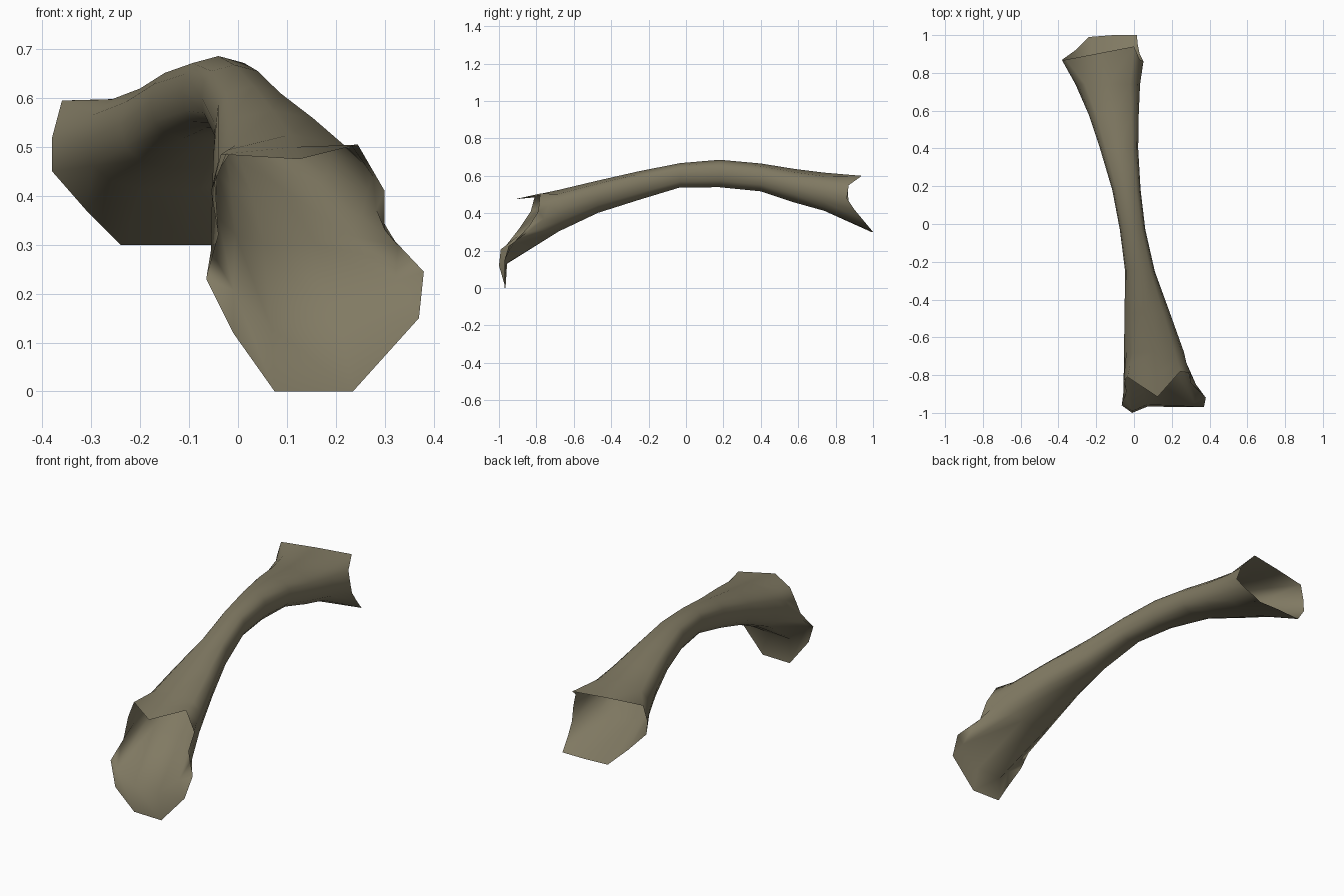
import bpy
import bmesh
import math
from mathutils import Vector

cube = bpy.data.objects.get("Cube")
if cube:
    bpy.data.objects.remove(cube, do_unlink=True)


def make_material(name, colour):
    material = bpy.data.materials.new(name)
    material.use_nodes = True
    material.diffuse_color = colour
    material.node_tree.nodes["Principled BSDF"].inputs["Base Color"].default_value = colour
    return material


# Angles around the tube: top left, clockwise as seen from the front
ANGLES = [130, 90, 50, 24, 0, -25, -50, -75, -105, -130, -155, 180, 155]


def signed_power(value, exponent):
    return math.copysign(abs(value) ** exponent, value)


def section(y, left, right, bottom, top):
    """Slightly squared oval cross-section that fills the given bounds."""
    points = []
    for angle in ANGLES:
        a = math.radians(angle)
        x = (left + right) / 2 + (right - left) / 2 * signed_power(math.cos(a), 0.8)
        z = (bottom + top) / 2 + (top - bottom) / 2 * signed_power(math.sin(a), 0.8)
        points.append(Vector((x, y, z)))
    return points


def flare(rim, ring):
    """Ring just inside the front rim; the low part bends into a hanging lip."""
    points = []
    for r, s in zip(rim, ring):
        low = min(max((0.33 - r.z) / 0.2, 0), 1)
        along = 0.5 + (0.03 - 0.5) * low
        points.append(Vector((
            r.x + (s.x - r.x) * (0.5 - 0.2 * low),
            r.y + (s.y - r.y) * along,
            r.z + (s.z - r.z) * (0.5 - 0.07 * low))))
    return points


# Ragged front rim with its drooping scoop
front_rim = [Vector(p) for p in (
    (-0.035, -0.81, 0.485), (0.125, -0.915, 0.475), (0.245, -0.78, 0.505),
    (0.3, -0.79, 0.41), (0.3, -0.84, 0.33), (0.38, -0.92, 0.245),
    (0.37, -0.97, 0.15), (0.235, -0.97, 0), (0.075, -0.965, 0),
    (-0.01, -1, 0.12), (-0.065, -0.96, 0.23), (-0.04, -0.89, 0.32),
    (-0.055, -0.83, 0.41))]

# Ragged back rim, open and longer underneath
back_rim = [Vector(p) for p in (
    (-0.36, 0.87, 0.595), (-0.18, 0.905, 0.6), (0, 0.94, 0.6),
    (0.03, 0.87, 0.55), (0.05, 0.86, 0.48), (0.03, 0.9, 0.42),
    (0.02, 0.95, 0.36), (0.015, 1, 0.3), (-0.11, 1, 0.3),
    (-0.24, 0.99, 0.3), (-0.31, 0.92, 0.37), (-0.38, 0.87, 0.45),
    (-0.38, 0.865, 0.52))]

# Arched, twisting shaft: y, left, right, bottom, top
shaft = [section(*bounds) for bounds in (
    (-0.68, -0.053, 0.265, 0.3, 0.525),
    (-0.47, -0.05, 0.19, 0.4, 0.575),
    (-0.25, -0.047, 0.11, 0.47, 0.625),
    (-0.03, -0.075, 0.06, 0.537, 0.668),
    (0.18, -0.115, 0.035, 0.537, 0.686),
    (0.4, -0.18, 0.022, 0.515, 0.666),
    (0.58, -0.24, 0.025, 0.455, 0.637),
    (0.74, -0.31, 0.032, 0.41, 0.617))]

rings = [front_rim, flare(front_rim, shaft[0])] + shaft + [back_rim]

# Skin the rings into one open shell
bm = bmesh.new()
loops = [[bm.verts.new(p) for p in ring] for ring in rings]
count = len(ANGLES)
for near, far in zip(loops, loops[1:]):
    for j in range(count):
        k = (j + 1) % count
        face = bm.faces.new((near[j], near[k], far[k], far[j]))
        face.smooth = True

mesh = bpy.data.meshes.new("hollow_branch")
bm.to_mesh(mesh)
bm.free()
mesh.materials.append(make_material("olive brown bark", (0.22, 0.195, 0.125, 1)))
branch = bpy.data.objects.new("hollow_branch", mesh)
bpy.context.collection.objects.link(branch)
